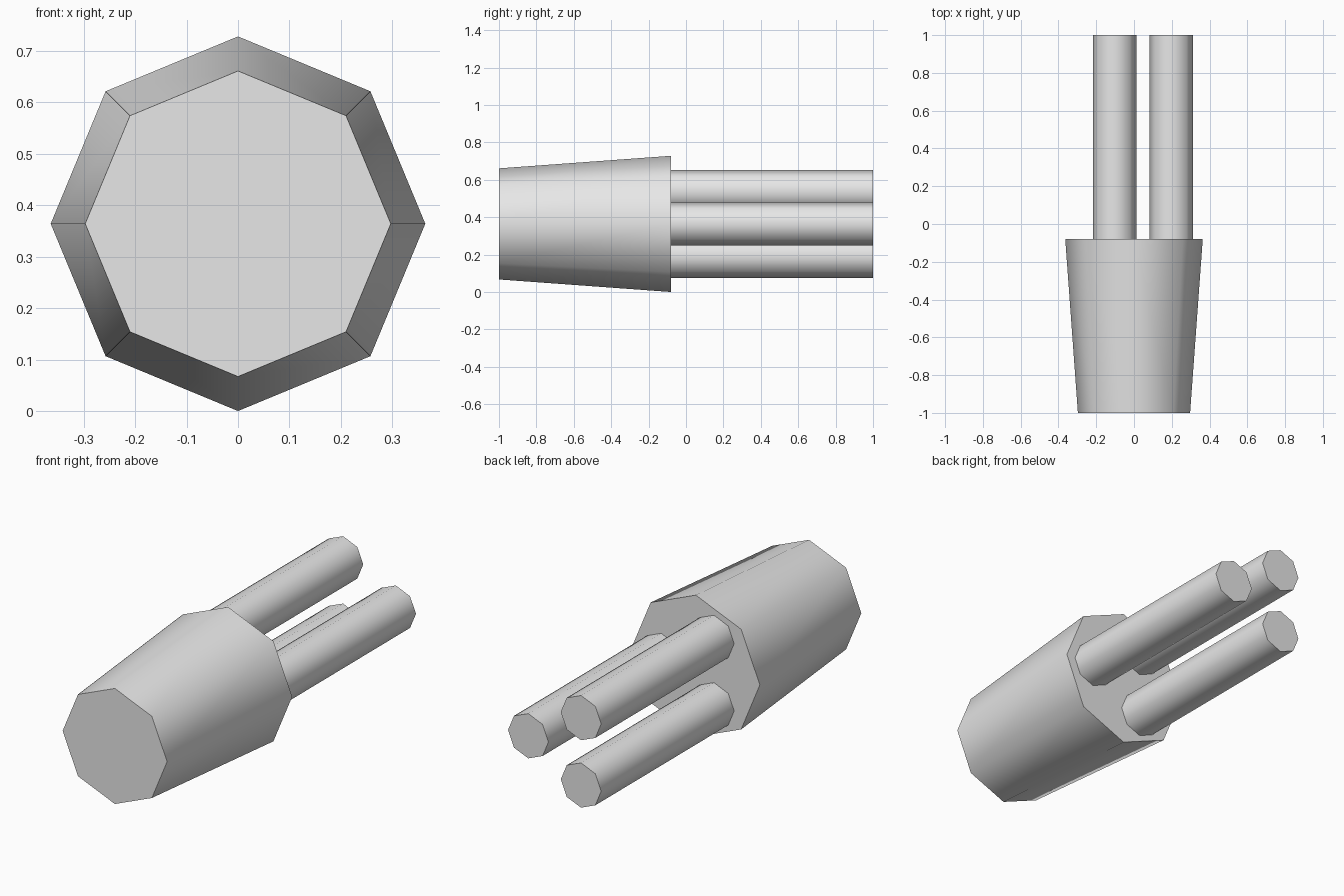
import bpy
import math

if "Cube" in bpy.data.objects:
    bpy.data.objects.remove(bpy.data.objects["Cube"])

AXIS_Z = 0.364      # height of the body axis
JOINT_Y = -0.08     # where the prongs leave the body

grey = bpy.data.materials.new("plain grey")
grey.diffuse_color = (0.8, 0.8, 0.8, 1.0)
grey.use_nodes = True
grey.node_tree.nodes["Principled BSDF"].inputs["Base Color"].default_value = grey.diffuse_color


def rod(name, x, z, y0, y1, r0, r1):
    """Eight-sided tapered rod along y, with corners on the x and z axes."""
    bpy.ops.mesh.primitive_cone_add(
        vertices=8, radius1=r0, radius2=r1, depth=y1 - y0,
        location=(x, (y0 + y1) / 2, z), rotation=(-math.pi / 2, 0, 0))
    obj = bpy.context.object
    obj.name = name
    obj.data.materials.append(grey)
    bpy.ops.object.transform_apply(location=False, rotation=True, scale=True)
    # smooth around the sides, crisp at the end caps
    bpy.ops.object.shade_smooth_by_angle(angle=math.radians(60))
    return obj


# Tapered plug body, wider at the back
rod("body", 0, AXIS_Z, -1.0, JOINT_Y, 0.297, 0.364)

# Three prongs spaced evenly round the axis
for i in range(3):
    a = math.radians(120 * i)
    rod(f"prong_{i + 1}", -0.003 + 0.2 * math.cos(a), AXIS_Z + 0.2 * math.sin(a),
        JOINT_Y - 0.01, 1.0, 0.115, 0.115)
